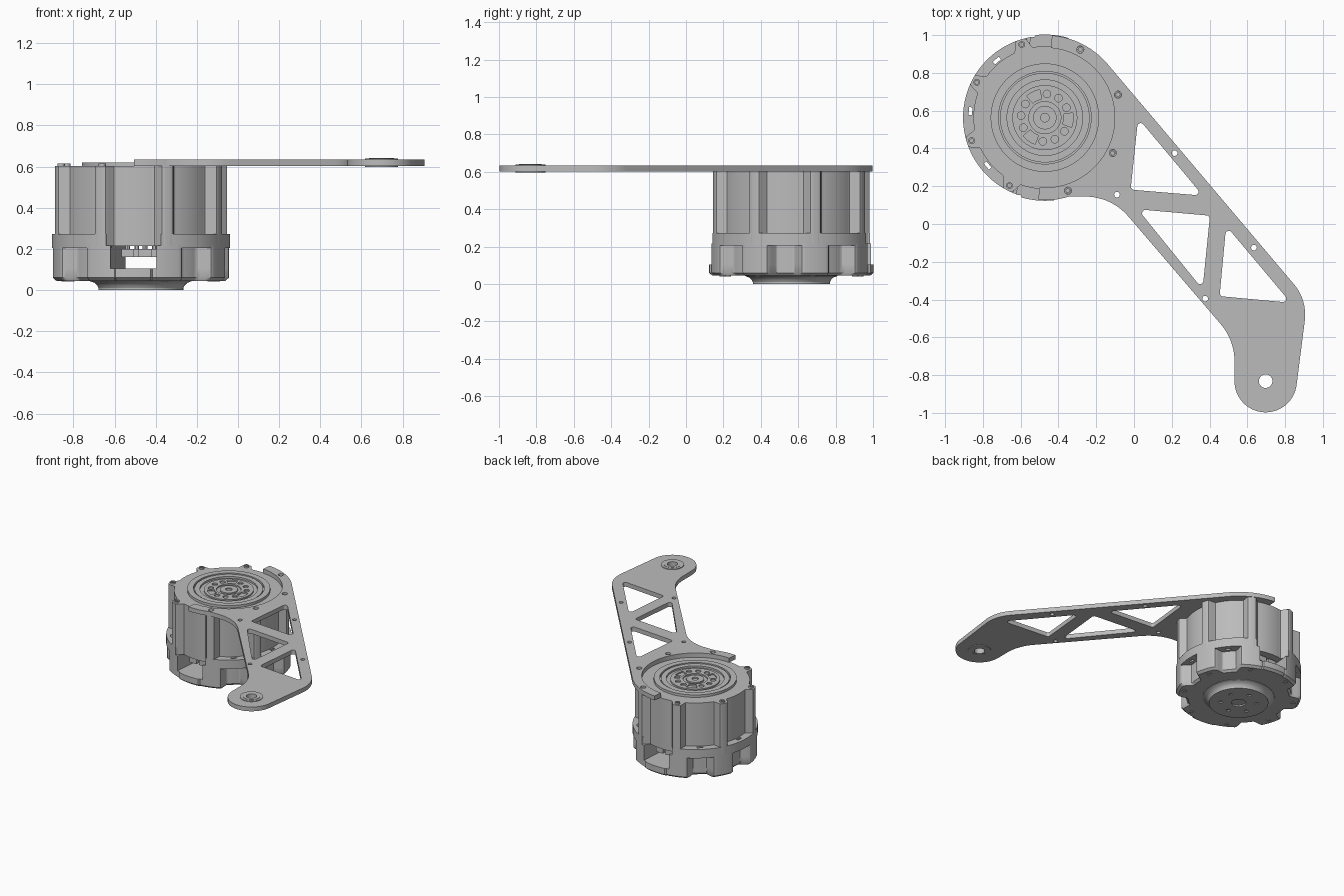
import bpy, bmesh
from math import sin, cos, tan, pi, radians
from mathutils import Vector

if "Cube" in bpy.data.objects:
    bpy.data.objects.remove(bpy.data.objects["Cube"])

CX, CY = -0.472, 0.563           # motor axis
BOLT_ANGLES = [17.5 + 45 * i for i in range(8)]
GREY = (0.5, 0.5, 0.5, 1)

mat = bpy.data.materials.new("machined_grey")
mat.use_nodes = True
mat.diffuse_color = GREY
bsdf = mat.node_tree.nodes["Principled BSDF"]
bsdf.inputs["Base Color"].default_value = GREY
parts = []


def finish(name, bm):
    bmesh.ops.remove_doubles(bm, verts=bm.verts, dist=1e-5)
    bmesh.ops.recalc_face_normals(bm, faces=bm.faces)
    mesh = bpy.data.meshes.new(name)
    bm.to_mesh(mesh)
    bm.free()
    mesh.materials.append(mat)
    ob = bpy.data.objects.new(name, mesh)
    bpy.context.collection.objects.link(ob)
    parts.append(ob)
    return ob


def plate(name, loops, z0, z1):
    """Flat plate: first loop is the outline, the others are holes."""
    cu = bpy.data.curves.new(name, 'CURVE')
    cu.dimensions, cu.fill_mode = '2D', 'BOTH'
    cu.extrude = (z1 - z0) / 2
    for loop in loops:
        sp = cu.splines.new('POLY')
        sp.points.add(len(loop) - 1)
        for p, c in zip(sp.points, loop):
            p.co = (c[0], c[1], 0, 1)
        sp.use_cyclic_u = True
    tmp = bpy.data.objects.new(name + "_outline", cu)
    bpy.context.collection.objects.link(tmp)
    dg = bpy.context.evaluated_depsgraph_get()
    me = bpy.data.meshes.new_from_object(tmp.evaluated_get(dg))
    bm = bmesh.new()
    bm.from_mesh(me)
    bmesh.ops.translate(bm, verts=bm.verts, vec=(0, 0, (z0 + z1) / 2))
    bpy.data.objects.remove(tmp)
    bpy.data.meshes.remove(me)
    return finish(name, bm)


def skin(name, rings):
    """Closed solid through a stack of matching rings."""
    bm = bmesh.new()
    rows = [[bm.verts.new(p) for p in ring] for ring in rings]
    n = len(rows[0])
    for a, b in zip(rows, rows[1:]):
        for i in range(n):
            j = (i + 1) % n
            bm.faces.new((a[i], a[j], b[j], b[i]))
    bm.faces.new(rows[0])
    bm.faces.new(rows[-1])
    return finish(name, bm)


def polar(r, deg, x=CX, y=CY):
    return (x + r * cos(radians(deg)), y + r * sin(radians(deg)))


def arc(r, a0, a1, n=48, x=CX, y=CY):
    return [polar(r, a0 + (a1 - a0) * i / n, x, y) for i in range(n + 1)]


def circle(x, y, r, n=24):
    return arc(r, 0, 360 * (n - 1) / n, n - 1, x, y)


def sector(r0, r1, a0, a1, n=48):
    return arc(r0, a0, a1, n) + arc(r1, a1, a0, n)


def lathe(name, profile, x=CX, y=CY, n=64):
    return skin(name, [[(*p, z) for p in circle(x, y, r, n)] for r, z in profile])


def rounded(points):
    """Polygon with a fillet radius per corner: (x, y, radius)."""
    out = []
    for i, (x, y, r) in enumerate(points):
        p = Vector((x, y))
        if r == 0:
            out.append((x, y))
            continue
        d1 = (Vector(points[i - 1][:2]) - p).normalized()
        d2 = (Vector(points[(i + 1) % len(points)][:2]) - p).normalized()
        ang = d1.angle(d2)
        c = p + (d1 + d2).normalized() * r / sin(ang / 2)
        v = p + d1 * r / tan(ang / 2) - c
        turn = (pi - ang) * (1 if d1.cross(d2) < 0 else -1)
        for k in range(13):
            t = turn * k / 12
            out.append((c.x + v.x * cos(t) - v.y * sin(t),
                        c.y + v.x * sin(t) + v.y * cos(t)))
    return out


def bump(deg, centres, inner, outer):
    """1 near a centre angle, easing to 0 away from it."""
    d = min(abs((deg - c + 180) % 360 - 180) for c in centres)
    t = min(max((outer - d) / (outer - inner), 0), 1)
    return t * t * (3 - 2 * t)


def housing_r(a):
    return 0.378 + 0.055 * bump(a, BOLT_ANGLES, 3, 8)


def lobed_r(a):
    return 0.365 + 0.068 * bump(a, BOLT_ANGLES, 9, 16)


def floor_r(a):
    return max(lobed_r(a), 0.365 + 0.075 * bump(a, [85, 265], 11.5, 14))


STEPS = [i * 1.25 for i in range(288)]


def polar_solid(name, fn, levels):
    return skin(name, [[(*polar(fn(a) * s, a), z) for a in STEPS] for z, s in levels])


# Motor housing with bolt lugs, and the lobed base with its two tabs
polar_solid("motor_housing", housing_r, [(0.215, 1), (0.602, 1)])
polar_solid("base_floor", floor_r, [(0.045, 0.96), (0.06, 1), (0.105, 1)])

# Base side walls leave an open channel from front to back
for side, name in ((-1, "right_base_wall"), (1, "left_base_wall")):
    start = 265 if side > 0 else 85
    angles = [start + a for a in STEPS if a < 180]
    loop = [polar(lobed_r(a), a) for a in angles
            if lobed_r(a) * abs(sin(radians(a - 85))) > 0.112]
    plate(name, [loop], 0.1, 0.216)

# Flange ring in two halves, slotted above the scallops
for a0, name in ((103, "right_flange"), (283, "left_flange")):
    slots = [sector(0.386, 0.404, a0 + k - 3, a0 + k + 3, 6) for k in (27, 72, 117)]
    plate(name, [sector(0.36, 0.433, a0, a0 + 144)] + slots, 0.205, 0.272)

# Connectors in the channel
for i, (dx, dy, w) in enumerate([(-0.065, -0.3, 0.06), (0.02, -0.3, 0.07),
                                 (-0.02, 0.3, 0.07), (0.065, 0.3, 0.06)]):
    x, y = CX + dx, CY + dy
    box = [(x - w / 2, y - 0.04), (x + w / 2, y - 0.04),
           (x + w / 2, y + 0.04), (x - w / 2, y + 0.04)]
    plate(f"connector_{i + 1}", [box], 0.16, 0.2)
    plate(f"connector_pin_{i + 1}", [circle(x, y, 0.012, 12)], 0.195, 0.22)

# Output face: collar, gap, rotor ring and drilled hub
plate("top_collar", [circle(CX, CY, 0.287, 72), circle(CX, CY, 0.245, 72)], 0.6, 0.621)
plate("rotor_ring", [circle(CX, CY, 0.237, 72), circle(CX, CY, 0.2, 72)], 0.6, 0.616)
hub = [circle(CX, CY, 0.172, 64), circle(CX, CY, 0.085, 40)]
for c in (55, 175, 295):
    hub += [circle(*polar(0.126, c + d), 0.02, 16) for d in (-30, 0, 30)]
    hub.append(sector(0.1, 0.15, c + 45, c + 75, 10))
plate("hub", hub, 0.6, 0.612)
plate("hub_centre", [circle(CX, CY, 0.062, 40), circle(CX, CY, 0.023)], 0.6, 0.612)

# Mounting boss underneath
lathe("boss_flare", [(0.25, 0.05), (0.247, 0.043), (0.225, 0.035), (0.212, 0.022), (0.206, 0.01)])
plate("boss_face", [circle(CX, CY, 0.206, 64), circle(CX, CY, 0.05, 32)]
      + [circle(*polar(0.125, 25 + 60 * k), 0.014, 12) for k in range(6)], 0, 0.01)

# Socket-head bolts, top and bottom
for i, a in enumerate(BOLT_ANGLES):
    x, y = polar(0.406, a)
    for side, z, d in (("top", 0.6, 1), ("bottom", 0.047, -1)):
        h = 0.014 if d > 0 else 0.006
        lathe(f"{side}_bolt_{i + 1}",
              [(0.018, z), (0.018, z + d * h), (0.01, z + d * h), (0.01, z + d * 0.002)],
              x if d > 0 else polar(0.385, a)[0], y if d > 0 else polar(0.385, a)[1], 16)

# Arm plate: ring hook, tapered truss and rounded tip
TIP = (0.697, -0.832)
outline = arc(0.437, 85, 40.5)
outline += rounded([(*polar(0.437, 40.5), 0), (0.918, -0.403, 0.25),
                    (*polar(0.165, -8, *TIP), 0)])[1:-1]
outline += arc(0.165, -8, -180, 40, *TIP)
outline += rounded([(0.532, -0.832, 0), (0.532, -0.615, 0.3), (-0.12, 0.145, 0.3),
                    (*polar(0.437, 287), 0)])[1:-1]
outline += arc(0.437, 287, 265.5, 20) + arc(0.37, 265.5, 445, 90)
windows = [[(0.022, 0.56), (0.365, 0.15), (-0.018, 0.182)],
           [(0.02, 0.078), (0.402, 0.044), (0.363, -0.345)],
           [(0.488, -0.01), (0.83, -0.417), (0.453, -0.382)]]
cuts = [rounded([(*p, 0.018) for p in w]) for w in windows]
cuts += [circle(x, y, 0.015, 16) for x, y in
         [(0.215, 0.375), (-0.09, 0.155), (0.635, -0.125), (0.377, -0.395)]]
cuts += [circle(*polar(0.406, a), 0.019, 16) for a in (17.5, 62.5, -27.5, -72.5)]
cuts.append(circle(*TIP, 0.06, 32))
plate("arm_plate", [outline] + cuts, 0.602, 0.635)

# Flanged bushing at the arm tip
plate("bushing_sleeve", [circle(*TIP, 0.06, 32), circle(*TIP, 0.036, 32)], 0.598, 0.642)
for name, z in (("bushing_top_flange", 0.634), ("bushing_bottom_flange", 0.597)):
    plate(name, [circle(*TIP, 0.08, 40), circle(*TIP, 0.05, 32)], z, z + 0.006)

bpy.ops.object.select_all(action='DESELECT')
for ob in parts:
    ob.select_set(True)
bpy.context.view_layer.objects.active = parts[0]
bpy.ops.object.shade_smooth_by_angle(angle=radians(30))
